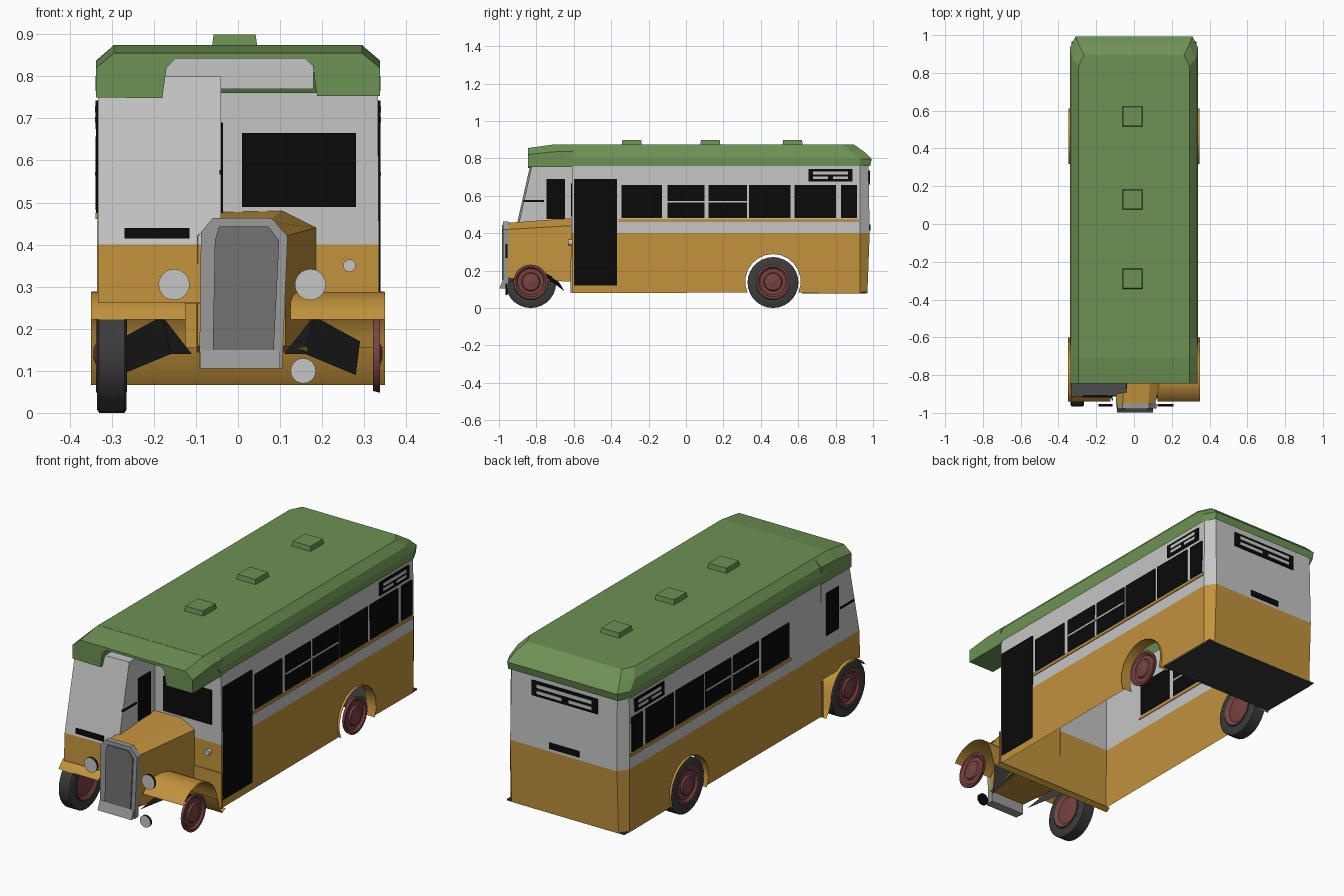
import bpy, bmesh, math
from mathutils import Vector

if "Cube" in bpy.data.objects:
    bpy.data.objects.remove(bpy.data.objects["Cube"])


def mat(name, rgb):
    m = bpy.data.materials.new(name)
    m.diffuse_color = (*rgb, 1)
    m.use_nodes = True
    m.node_tree.nodes["Principled BSDF"].inputs["Base Color"].default_value = m.diffuse_color
    return m


GREEN = mat("roof green", (0.155, 0.285, 0.09))
OCHRE = mat("ochre paint", (0.54, 0.29, 0.045))
PALE = mat("pale grey paint", (0.56, 0.56, 0.56))
BLACK = mat("black glass", (0.003, 0.003, 0.003))
RUBBER = mat("tyre rubber", (0.045, 0.045, 0.045))
RED = mat("wheel red", (0.19, 0.055, 0.055))
STEEL = mat("radiator shell grey", (0.32, 0.32, 0.32))
CORE = mat("radiator core grey", (0.17, 0.17, 0.17))


def make(name, verts, faces, mats, rule=None, smooth=False):
    """Mesh object; rule(centre, normal) picks the material index."""
    me = bpy.data.meshes.new(name)
    me.from_pydata([tuple(v) for v in verts], [], faces)
    for m in mats:
        me.materials.append(m)
    bm = bmesh.new()
    bm.from_mesh(me)
    bmesh.ops.recalc_face_normals(bm, faces=bm.faces)
    bm.normal_update()
    for f in bm.faces:
        if rule:
            f.material_index = rule(f.calc_center_median(), f.normal)
    bm.to_mesh(me)
    bm.free()
    ob = bpy.data.objects.new(name, me)
    bpy.context.collection.objects.link(ob)
    if smooth:
        bpy.ops.object.select_all(action='DESELECT')
        ob.select_set(True)
        bpy.context.view_layer.objects.active = ob
        bpy.ops.object.shade_smooth_by_angle(angle=math.radians(35))
    return ob


def loft(name, rings, mats, rule=None, caps=(True, True), skip=(), smooth=False):
    """Join equal-length closed rings; skip = (ring, side) faces left open."""
    n = len(rings[0])
    verts = [p for r in rings for p in r]
    faces = [(i * n + j, i * n + (j + 1) % n, (i + 1) * n + (j + 1) % n, (i + 1) * n + j)
             for i in range(len(rings) - 1) for j in range(n) if (i, j) not in skip]
    if caps[0]:
        faces.append(tuple(range(n)))
    if caps[1]:
        faces.append(tuple(range(len(verts) - n, len(verts))))
    return make(name, verts, faces, mats, rule, smooth)


def box(name, x, y, z, m):
    rings = [[(x[0], y[0], k), (x[1], y[0], k), (x[1], y[1], k), (x[0], y[1], k)] for k in z]
    return loft(name, rings, [m])


def side_plate(name, s, y, z, m, x=0.335, t=0.004):
    return box(name, sorted((s * (x - t), s * (x + t))), y, z, m)


def lathe(name, origin, axis, profile, mats, rule=None, n=28):
    """Revolve (offset, radius) points about the x or y axis."""
    rings = []
    for d, r in profile:
        ring = []
        for k in range(n):
            a = 2 * math.pi * k / n
            u, v = r * math.cos(a), r * math.sin(a)
            off = (d, u, v) if axis == 'x' else (u, d, v)
            ring.append(Vector(origin) + Vector(off))
        rings.append(ring)
    return loft(name, rings, mats, rule, smooth=True)


def strip(name, path, x0, x1, m):
    """Sheet following a (y, z) path across x0..x1."""
    n = len(path)
    verts = [(x, y, z) for x in (x0, x1) for y, z in path]
    return make(name, verts, [(i, i + 1, n + i + 1, n + i) for i in range(n - 1)], [m], smooth=True)


def arc(cy, cz, r, a0, a1, n=14):
    return [(cy + r * math.cos(math.radians(a0 + (a1 - a0) * k / n)),
             cz + r * math.sin(math.radians(a0 + (a1 - a0) * k / n))) for k in range(n + 1)]


# Saloon shell: open-bottomed walls, ochre below, pale above
W, WAIST = 0.335, 0.40


def plan(w, z, rear):
    return [(-w, -0.61, z), (w, -0.61, z), (w, 0.93, z),
            (w - 0.035, rear, z), (0.035 - w, rear, z), (-w, 0.93, z)]


loft("saloon_walls", [plan(W, 0.08, 0.97), plan(W, WAIST, 0.982), plan(W - 0.003, 0.79, 0.975)],
     [OCHRE, PALE], lambda c, n: int(c.z > WAIST), caps=(False, False), skip={(0, 1), (0, 5)})
arch = arc(0.465, 0.14, 0.148, 203, -23)
for s, tag in ((1, "right"), (-1, "left")):
    outline = [(-0.61, 0.08)] + arch + [(0.93, 0.08), (0.93, WAIST), (-0.61, WAIST)]
    make(f"lower_side_{tag}", [(s * W, y, z) for y, z in outline],
         [tuple(range(len(outline)))], [OCHRE])
    strip(f"rear_arch_{tag}", arch, s * 0.29, s * 0.348, OCHRE)
    side_plate(f"waist_trim_{tag}", s, (-0.36, 0.925), (0.461, 0.476), OCHRE)
    # Side windows
    spans = [(-0.345, -0.128), (-0.1, 0.1), (0.12, 0.325), (0.338, 0.56), (0.58, 0.802), (0.83, 0.915)]
    for i, y in enumerate(spans):
        side_plate(f"side_window_{tag}_{i}", s, y, (0.482, 0.657), BLACK)
    side_plate(f"window_rail_{tag}", s, (-0.1, 0.325), (0.564, 0.573), PALE, t=0.0049)
    # Side route board
    side_plate(f"side_board_{tag}", s, (0.655, 0.89), (0.675, 0.742), BLACK)
    for i, (y, z) in enumerate([((0.68, 0.865), (0.714, 0.73)), ((0.68, 0.76), (0.69, 0.704)),
                                ((0.785, 0.865), (0.69, 0.704))]):
        side_plate(f"side_board_slot_{tag}_{i}", s, y, z, PALE, t=0.0049)
side_plate("door", 1, (-0.6, -0.368), (0.12, 0.69), BLACK)
box("rear_floor", (-0.33, 0.33), (0.62, 0.965), (0.078, 0.085), RUBBER)

# Rear board and number plate
box("rear_board", (-0.19, 0.18), (0.974, 0.983), (0.66, 0.735), BLACK)
for i, (x, z) in enumerate([((-0.16, 0.15), (0.704, 0.722)), ((-0.16, -0.03), (0.674, 0.69)),
                            ((0.01, 0.15), (0.674, 0.69))]):
    box(f"rear_board_slot_{i}", x, (0.976, 0.985), z, PALE)
box("rear_plate", (-0.09, 0.08), (0.977, 0.986), (0.415, 0.445), BLACK)

# Bulkhead window and marker lamp
box("bulkhead_window", (0.01, 0.28), (-0.615, -0.607), (0.49, 0.665), BLACK)
lathe("marker_lamp", (0.265, -0.62, 0.35), 'y', [(-0.01, 0.015), (0.01, 0.015)], [PALE], n=16)


# Half cab on the left with raked front
def cab(z, front):
    return [(-0.333, front, z), (-0.04, front + 0.01, z), (-0.04, -0.605, z), (-0.333, -0.605, z)]


loft("driver_cab", [cab(0.262, -0.92), cab(WAIST, -0.915), cab(0.80, -0.825)],
     [OCHRE, PALE], lambda c, n: int(c.z > WAIST), caps=(False, True))
box("cab_plate", (-0.27, -0.115), (-0.918, -0.909), (0.415, 0.44), BLACK)
for i, x in enumerate((-0.333, -0.04)):
    box(f"cab_window_{i}", (x - 0.004, x + 0.004), (-0.745, -0.648), (0.475, 0.69), BLACK)
    box(f"cab_rail_{i}", (x - 0.004, x + 0.004), (-0.87, -0.76), (0.567, 0.577), BLACK)


# Roof: chamfered rectangles stacked upward
def roof(w, y0, y1, z, c):
    return [(-w, y0, z), (w, y0, z), (w, y1 - 2 * c, z), (w - c, y1, z), (c - w, y1, z), (-w, y1 - 2 * c, z)]


loft("roof", [roof(0.338, -0.62, 0.985, 0.76, 0.03), roof(0.339, -0.64, 0.993, 0.797, 0.03),
              roof(0.328, -0.68, 0.95, 0.838, 0.035), roof(0.295, -0.70, 0.895, 0.875, 0.03)],
     [GREEN], caps=(False, True))


# Front canopy with central arched cut-out
def canopy(y, shoulder, top):
    pts = [(-0.337, 0.75), (-0.337, shoulder), (-0.295, top), (0.295, top), (0.337, shoulder),
           (0.337, 0.753), (0.188, 0.753), (0.178, 0.825), (0.16, 0.842),
           (-0.15, 0.842), (-0.17, 0.82), (-0.18, 0.748)]
    return [(x, y, z) for x, z in pts]


loft("front_canopy", [canopy(-0.845, 0.82, 0.855), canopy(-0.71, 0.835, 0.874),
                      canopy(-0.605, 0.838, 0.874)], [GREEN])
box("front_header", (-0.175, 0.18), (-0.72, -0.61), (0.77, 0.85), PALE)
for i, y in enumerate((-0.29, 0.13, 0.57)):
    loft(f"roof_vent_{i}", [[(-0.008 + a * h, y + b * h, z) for a, b in ((-1, -1), (1, -1), (1, 1), (-1, 1))]
                            for h, z in ((0.054, 0.87), (0.05, 0.899))], [GREEN])


# Bonnet tapering to the radiator
def section(y, pts):
    return [(x, y, z) for x, z in pts]


loft("bonnet", [
    section(-0.955, [(-0.095, 0.16), (-0.095, 0.42), (-0.06, 0.455), (0.075, 0.455), (0.112, 0.42), (0.112, 0.16)]),
    section(-0.612, [(-0.1, 0.14), (-0.1, 0.43), (-0.045, 0.477), (0.105, 0.48), (0.185, 0.44), (0.185, 0.14)])],
    [OCHRE], caps=(False, True))
shell = [(-0.092, 0.105), (-0.088, 0.43), (-0.06, 0.463), (0.08, 0.463), (0.118, 0.42), (0.105, 0.105)]
loft("radiator_shell", [section(-0.95, shell), section(-0.978, shell)], [STEEL])
core = [(-0.06, 0.15), (-0.055, 0.41), (-0.045, 0.443), (0.072, 0.443), (0.098, 0.41), (0.085, 0.15)]
loft("radiator_core", [section(-0.975, core), section(-0.984, core)], [CORE])
loft("radiator_apron", [[(-0.09, -0.95, z), (0.1, -0.95, z), (0.1, y, z), (-0.09, y, z)]
                        for y, z in ((-0.998, 0.105), (-0.98, 0.15))], [STEEL])

# Lamps: pale lens, black back
for name, x, z, r in (("headlamp_left", -0.152, 0.305, 0.037), ("headlamp_right", 0.172, 0.305, 0.037),
                      ("fog_lamp", 0.155, 0.1, 0.03)):
    lathe(name, (x, -0.96, z), 'y', [(-0.006, r), (0.006, r)], [PALE, BLACK],
          lambda c, n: int(n.y > -0.5), n=24)

# Front mudguards, shared valance and dark inner guards
guard = arc(-0.815, 0.135, 0.152, 145, 15)
for s, tag in ((1, "right"), (-1, "left")):
    strip(f"front_mudguard_{tag}", guard + [(-0.645, 0.10)], s * 0.125, s * 0.35, OCHRE)
    make(f"inner_guard_{tag}", [(s * 0.11, -0.94, 0.14), (s * 0.18, -0.84, 0.23), (s * 0.29, -0.72, 0.17),
                                (s * 0.28, -0.65, 0.09), (s * 0.16, -0.68, 0.14)],
         [(0, 1, 4), (1, 2, 3, 4)], [RUBBER])
strip("front_valance", [(-0.67, 0.155), (-0.65, 0.10), (-0.625, 0.066), (-0.6, 0.08)], -0.35, 0.35, OCHRE)
box("toe_board", (-0.34, 0.34), (-0.617, -0.611), (0.08, 0.26), OCHRE)

# Wheels: full tyres on the left, bare hubs on the right
for y, tag in ((-0.83, "front"), (0.465, "rear")):
    lathe(f"left_{tag}_tyre", (-0.3, y, 0.136), 'x',
          [(0.012, 0.088), (0.035, 0.092), (0.035, 0.128), (0.03, 0.136), (-0.03, 0.136),
           (-0.035, 0.128), (-0.035, 0.092), (-0.012, 0.088)], [RUBBER])
    for s, side in ((1, "right"), (-1, "left")):
        lathe(f"{side}_{tag}_hub", (s * 0.325, y, 0.14), 'x',
              [(-s * 0.004, 0.088), (s * 0.012, 0.092), (s * 0.012, 0.08), (s * 0.002, 0.07),
               (s * 0.004, 0.05), (s * 0.013, 0.045), (s * 0.013, 0.025), (s * 0.018, 0.012)], [RED])
    lathe(f"left_{tag}_inner_hub", (-0.275, y, 0.14), 'x',
          [(-0.006, 0.088), (0.011, 0.09), (0.0, 0.07), (0.006, 0.03)], [RED])
